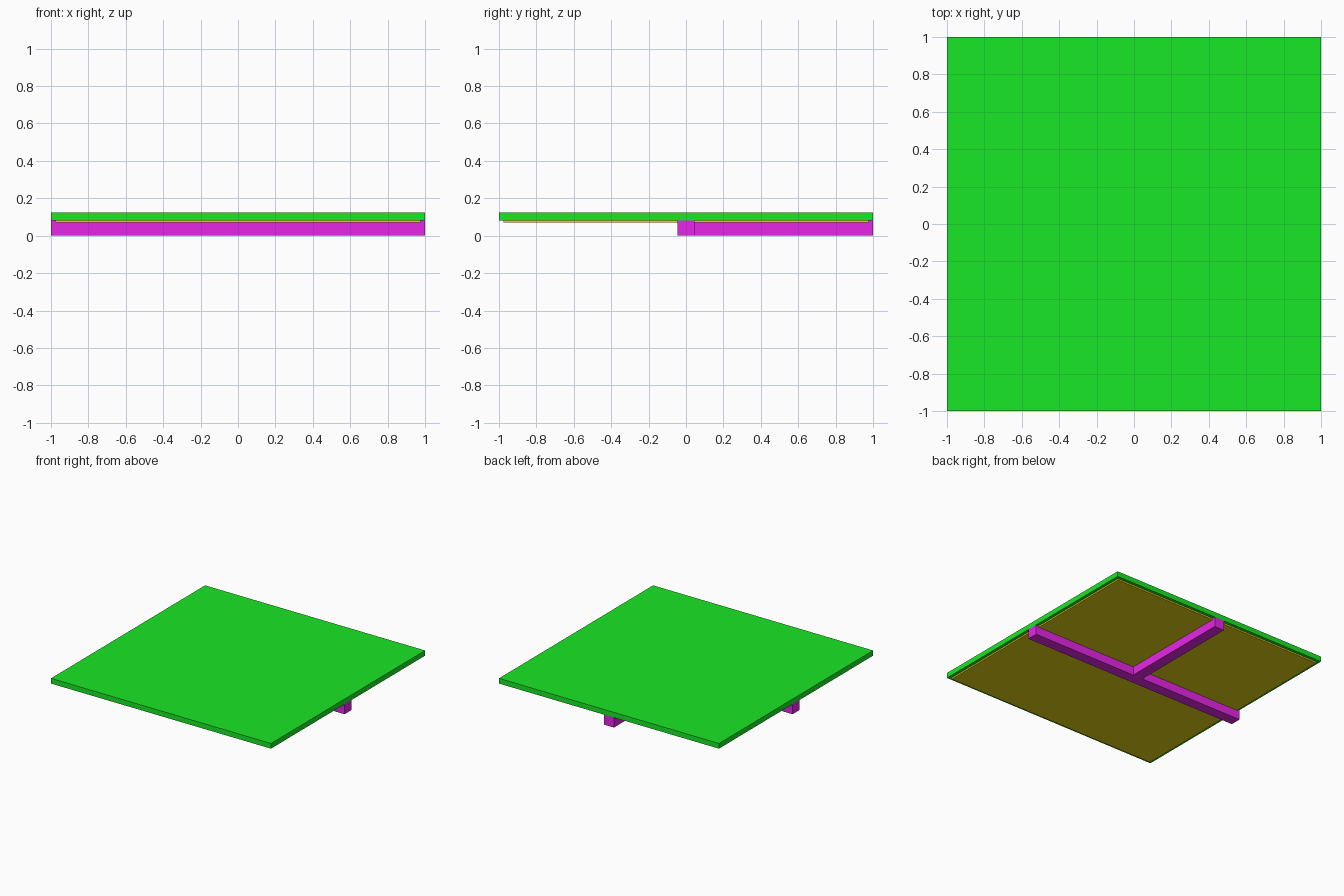
import bpy

if "Cube" in bpy.data.objects:
    bpy.data.objects.remove(bpy.data.objects["Cube"], do_unlink=True)


def make_material(name, rgb):
    mat = bpy.data.materials.new(name)
    mat.use_nodes = True
    color = (*rgb, 1.0)
    mat.diffuse_color = color
    mat.node_tree.nodes["Principled BSDF"].inputs["Base Color"].default_value = color
    return mat


def add_box(name, low, high, mat):
    """Box spanning two opposite corners."""
    center = [(a + b) / 2 for a, b in zip(low, high)]
    bpy.ops.mesh.primitive_cube_add(size=1, location=center)
    obj = bpy.context.object
    obj.name = name
    obj.scale = [b - a for a, b in zip(low, high)]
    bpy.ops.object.transform_apply(location=False, rotation=False, scale=True)
    obj.data.materials.append(mat)
    return obj


green = make_material("green", (0.01, 0.8, 0.02))
olive = make_material("olive", (0.8, 0.66, 0.008))
magenta = make_material("magenta", (0.8, 0.02, 0.8))

HALF = 1.0       # half width of the slab
INSET = 0.975    # half width of the under panel
BEAM = 0.045     # half width of a beam
BASE = 0.082     # underside of the slab
TOP = 0.125

# Slab and the thin panel below it
add_box("top_slab", (-HALF, -HALF, BASE), (HALF, HALF, TOP), green)
add_box("under_panel", (-INSET, -INSET, 0.07), (INSET, INSET, BASE), olive)

# T-shaped support beams
add_box("cross_beam", (-HALF, -BEAM, 0), (HALF, BEAM, BASE), magenta)
add_box("back_beam", (-BEAM, BEAM, 0), (BEAM, HALF, BASE), magenta)
